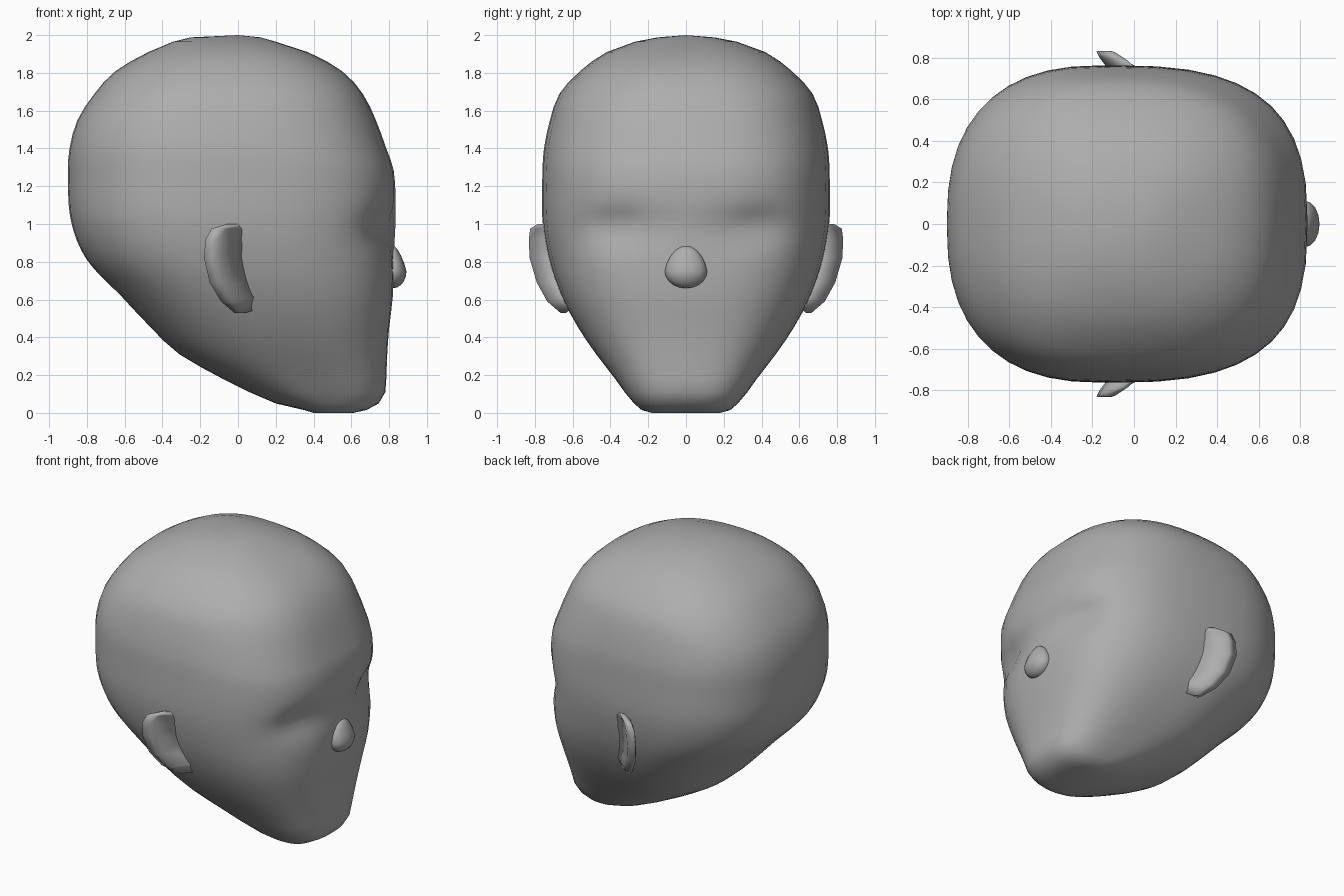
import bpy, bmesh
from math import sin, cos, pi, exp

if "Cube" in bpy.data.objects:
    bpy.data.objects.remove(bpy.data.objects["Cube"])

# head sections: z, back x, front x, half width
ROWS = [
    (0.00, 0.40, 0.61, 0.18), (0.015, 0.35, 0.68, 0.235), (0.05, 0.20, 0.745, 0.275),
    (0.11, 0.06, 0.78, 0.325), (0.18, -0.08, 0.785, 0.375), (0.31, -0.31, 0.79, 0.475),
    (0.45, -0.46, 0.80, 0.57), (0.62, -0.62, 0.82, 0.66), (0.81, -0.80, 0.825, 0.725),
    (1.02, -0.885, 0.835, 0.76), (1.28, -0.90, 0.825, 0.76), (1.40, -0.892, 0.785, 0.752),
    (1.55, -0.85, 0.73, 0.72), (1.69, -0.76, 0.66, 0.67), (1.81, -0.648, 0.55, 0.56),
    (1.91, -0.475, 0.37, 0.42), (1.965, -0.345, 0.20, 0.27), (1.988, -0.25, 0.12, 0.15),
]
SEG = 44

skin = bpy.data.materials.new("dark_grey")
skin.diffuse_color = (0.42, 0.42, 0.42, 1)
skin.use_nodes = True
skin.node_tree.nodes["Principled BSDF"].inputs["Base Color"].default_value = skin.diffuse_color


def slope(i, k):
    a, b = ROWS[max(i - 1, 0)], ROWS[min(i + 1, len(ROWS) - 1)]
    return (b[k] - a[k]) / (b[0] - a[0])


def section_at(z):
    """Smooth interpolation between the section rows."""
    for i in range(len(ROWS) - 1):
        a, b = ROWS[i], ROWS[i + 1]
        if z <= b[0]:
            d = b[0] - a[0]
            t = (z - a[0]) / d
            h = t * t * (3 - 2 * t)
            return [a[k] * (1 - h) + b[k] * h
                    + d * t * (1 - t) * (slope(i, k) * (1 - t) - slope(i + 1, k) * t)
                    for k in (1, 2, 3)]
    return ROWS[-1][1:]


def power(v, n):
    return abs(v) ** (2 / n) * (1 if v > 0 else -1)


def finish(bm, name):
    bmesh.ops.recalc_face_normals(bm, faces=bm.faces)
    for f in bm.faces:
        f.smooth = True
    mesh = bpy.data.meshes.new(name)
    bm.to_mesh(mesh)
    bm.free()
    mesh.materials.append(skin)
    ob = bpy.data.objects.new(name, mesh)
    bpy.context.collection.objects.link(ob)
    return ob


def loft(bm, rings):
    for a, b in zip(rings, rings[1:]):
        n = len(a)
        for i in range(n):
            j = (i + 1) % n
            bm.faces.new((a[i], a[j], b[j], b[i]))


# skull and face, with pressed-in eye sockets
bm = bmesh.new()
levels = sorted({r[0] for r in ROWS} | {0.24, 0.38, 0.54, 0.71, 0.76, 0.86, 0.91, 0.965,
                                        1.06, 1.10, 1.15, 1.21, 1.34, 1.475, 1.62, 1.75, 1.86})
rings = []
for z in levels:
    xb, xf, hw = section_at(z)
    cx = xb + 0.44 * (xf - xb)
    nf = 3.0 - 0.15 * min(z, 1.0) - 0.5 * max(0, z - 1.3)
    nb = 2.2 + 0.3 * min(z, 1.0) - 0.3 * max(0, z - 1.5)
    ring = []
    for i in range(SEG):
        a = 2 * pi * i / SEG
        c, s = cos(a), sin(a)
        n = nf if c > 0 else nb
        x = cx + (xf - cx if c > 0 else cx - xb) * power(c, n)
        y = hw * power(s, n)
        if c > 0 and x > 0.3:
            dy = abs(y) - 0.36
            ez = 0.99 - 0.5 * dy * dy
            sz = 0.10 if z > ez else 0.12
            x -= 0.07 * exp(-(dy / 0.19) ** 2 - ((z - ez) / sz) ** 2)
        ring.append(bm.verts.new((x, y, z)))
    rings.append(ring)
loft(bm, rings)
bm.faces.new(rings[0])
top = bm.verts.new((0.0, 0, 2.0))
for i in range(SEG):
    bm.faces.new((rings[-1][i], rings[-1][(i + 1) % SEG], top))
finish(bm, "head")

# button nose, drawn up into a short thin bridge
bm = bmesh.new()
bmesh.ops.create_uvsphere(bm, u_segments=16, v_segments=10, radius=1)
for v in bm.verts:
    x, y, z = v.co
    up = max(z, 0)
    v.co = (0.82 + 0.072 * x * (1 - 0.4 * up), 0.112 * y * (1 - 0.15 * up),
            0.75 + z * (0.135 if z > 0 else 0.09))
finish(bm, "nose")

# ears: z, rim front x, rim back x, rim y, root y
EAR = [(1.00, -0.02, -0.06, 0.785, 0.72), (0.975, -0.08, -0.14, 0.825, 0.72),
       (0.92, -0.10, -0.172, 0.832, 0.72), (0.82, -0.105, -0.18, 0.828, 0.70),
       (0.69, -0.075, -0.15, 0.79, 0.66), (0.59, -0.02, -0.09, 0.735, 0.62),
       (0.53, 0.02, -0.02, 0.665, 0.58)]
for side, name in ((1, "left_ear"), (-1, "right_ear")):
    bm = bmesh.new()
    rings = []
    for z, fx, bx, y, root in EAR:
        lift = 0.04 if z < 0.6 else 0.0
        pts = [(fx + 0.16, root, z + lift), (fx + 0.02, y - 0.03, z), (fx - 0.01, y, z),
               (bx, y, z), (bx + 0.015, y - 0.03, z), (bx + 0.09, root, z + lift)]
        rings.append([bm.verts.new((px, side * py, pz)) for px, py, pz in pts])
    loft(bm, rings)
    bm.faces.new(rings[0])
    bm.faces.new(rings[-1])
    finish(bm, name)
